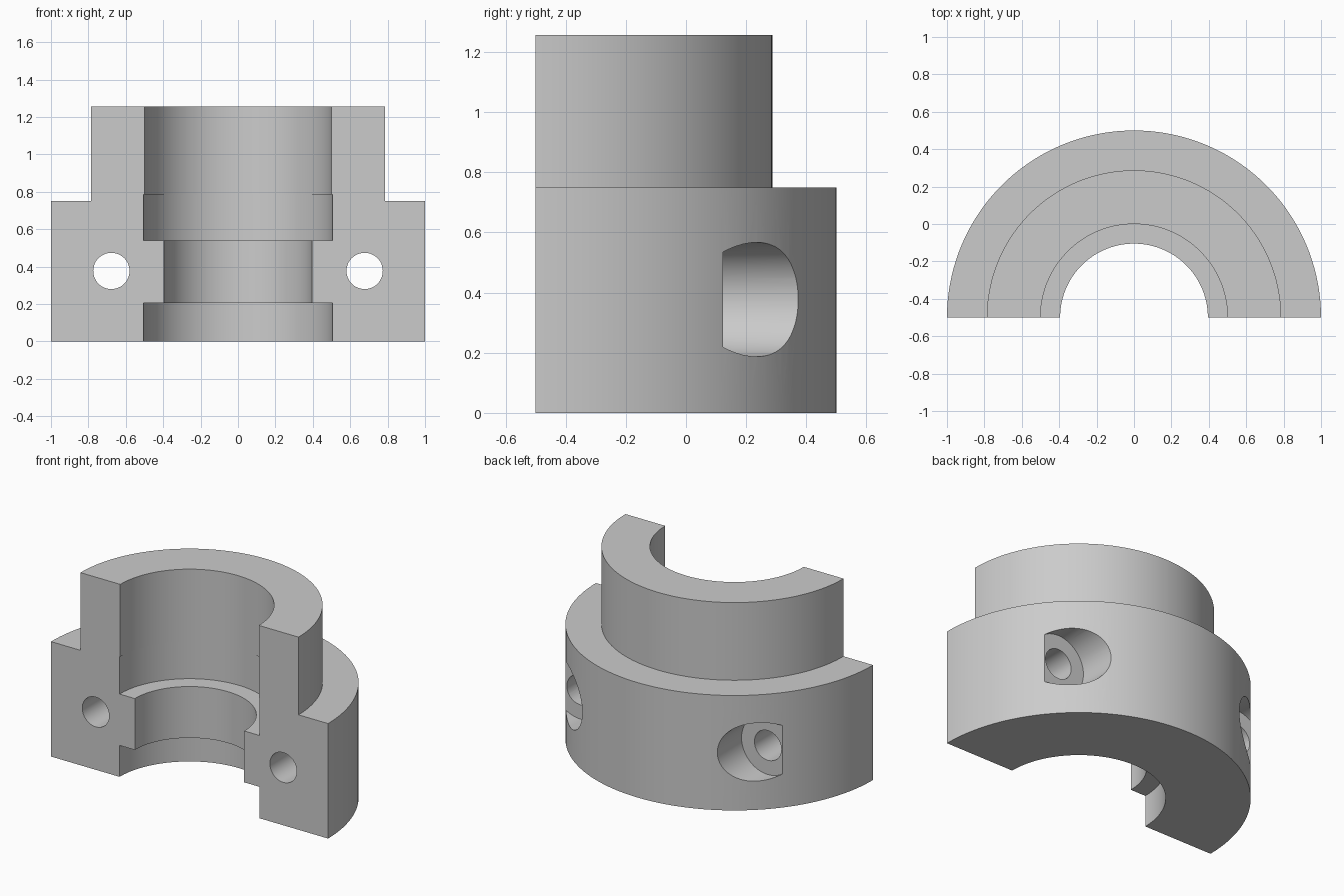
import bpy, bmesh, math

if "Cube" in bpy.data.objects:
    bpy.data.objects.remove(bpy.data.objects["Cube"], do_unlink=True)

AXIS_Y = -0.5     # the split face lies on the bore axis
STEPS = 72
BOLT_X, BOLT_Z = 0.677, 0.377

grey = bpy.data.materials.new("plain grey")
grey.use_nodes = True
colour = (0.6, 0.6, 0.6, 1)
grey.diffuse_color = colour
grey.node_tree.nodes["Principled BSDF"].inputs["Base Color"].default_value = colour


def half_revolve(name, profile):
    """Turn a closed (radius, height) profile through half a circle, with flat ends."""
    bm = bmesh.new()
    rings = []
    for i in range(STEPS + 1):
        a = math.pi * i / STEPS
        rings.append([bm.verts.new((r * math.cos(a), AXIS_Y + r * math.sin(a), z))
                      for r, z in profile])
    n = len(profile)
    for a, b in zip(rings, rings[1:]):
        for j in range(n):
            k = (j + 1) % n
            bm.faces.new((a[j], a[k], b[k], b[j]))
    bm.faces.new(rings[0])
    bm.faces.new(rings[-1])
    bmesh.ops.recalc_face_normals(bm, faces=bm.faces)
    mesh = bpy.data.meshes.new(name)
    bm.to_mesh(mesh)
    bm.free()
    obj = bpy.data.objects.new(name, mesh)
    bpy.context.collection.objects.link(obj)
    mesh.materials.append(grey)
    return obj


def drill(target, x, radius, y0, y1):
    """Cut a round hole along y from y0 to y1."""
    bpy.ops.mesh.primitive_cylinder_add(
        vertices=48, radius=radius, depth=y1 - y0,
        location=(x, (y0 + y1) / 2, BOLT_Z), rotation=(math.pi / 2, 0, 0))
    cutter = bpy.context.object
    cutter.name = "hole_cutter"
    cutter.hide_render = True
    cutter.data.materials.append(grey)
    mod = target.modifiers.new("hole", "BOOLEAN")
    mod.operation = "DIFFERENCE"
    mod.solver = "EXACT"
    mod.object = cutter
    bpy.context.view_layer.objects.active = target
    bpy.ops.object.modifier_apply(modifier=mod.name)
    bpy.data.objects.remove(cutter, do_unlink=True)


# Stepped half collar: wide flange, narrower neck, bore with an inner lip
collar = half_revolve("half_collar", [
    (0.505, 0), (1, 0), (1, 0.75), (0.787, 0.75), (0.787, 1.257),
    (0.5, 1.257), (0.5, 0.785), (0.505, 0.785), (0.505, 0.54),
    (0.395, 0.54), (0.395, 0.205), (0.505, 0.205)])

# Bolt holes with counterbores opening at the back
for side in (-1, 1):
    drill(collar, side * BOLT_X, 0.097, -0.7, 0.7)
    drill(collar, side * BOLT_X, 0.19, 0.123, 0.8)

# Smooth round walls, sharp steps
bpy.ops.object.select_all(action="DESELECT")
collar.select_set(True)
bpy.context.view_layer.objects.active = collar
bpy.ops.object.shade_smooth_by_angle(angle=math.radians(30))
